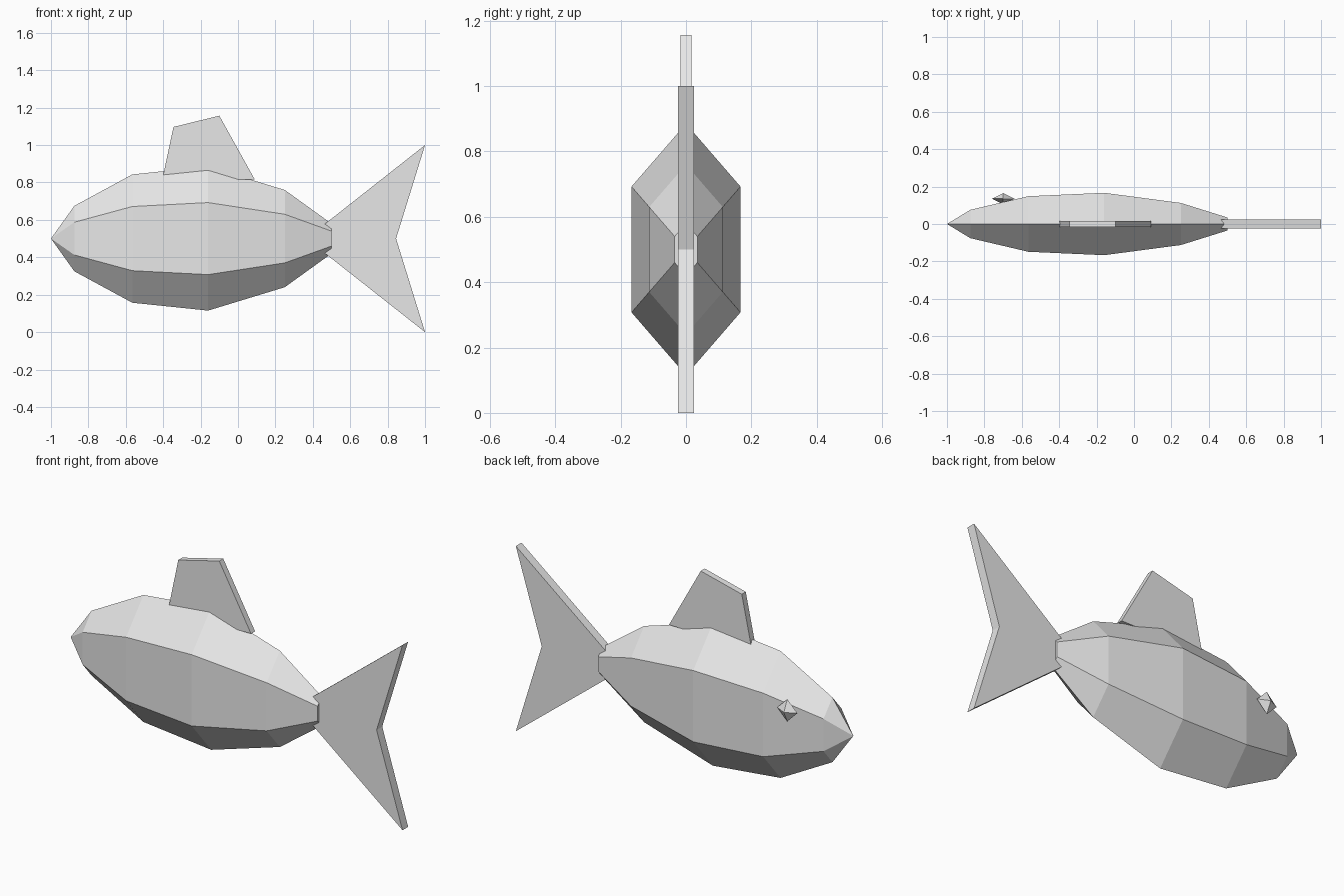
import bpy
import bmesh
from math import sin, cos, pi

cube = bpy.data.objects.get("Cube")
if cube:
    bpy.data.objects.remove(cube, do_unlink=True)

grey = bpy.data.materials.new("light_grey")
grey.use_nodes = True
grey.diffuse_color = (0.8, 0.8, 0.8, 1)
grey.node_tree.nodes["Principled BSDF"].inputs["Base Color"].default_value = (0.8, 0.8, 0.8, 1)


def finish(bm, name):
    bmesh.ops.recalc_face_normals(bm, faces=bm.faces)
    mesh = bpy.data.meshes.new(name)
    bm.to_mesh(mesh)
    bm.free()
    mesh.materials.append(grey)
    obj = bpy.data.objects.new(name, mesh)
    bpy.context.collection.objects.link(obj)
    return obj


def flat_fin(name, outline, half_thickness):
    """Extrude an x-z outline evenly about y = 0."""
    bm = bmesh.new()
    face = bm.faces.new([bm.verts.new((x, -half_thickness, z)) for x, z in outline])
    grown = bmesh.ops.extrude_face_region(bm, geom=[face])["geom"]
    verts = [v for v in grown if isinstance(v, bmesh.types.BMVert)]
    bmesh.ops.translate(bm, verts=verts, vec=(0, 2 * half_thickness, 0))
    return finish(bm, name)


# Body: flattened six-sided rings running back from a pointed nose
SIDES = 6
MID = 0.5
rings = [(-0.875, 0.175), (-0.565, 0.343), (-0.16, 0.385), (0.25, 0.26), (0.5, 0.08)]
bm = bmesh.new()
loops = []
for x, r in rings:
    angles = [2 * pi * i / SIDES for i in range(SIDES)]
    loops.append([bm.verts.new((x, 0.5 * r * sin(a), MID + r * cos(a))) for a in angles])
nose = bm.verts.new((-1, 0, MID))
for i in range(SIDES):
    j = (i + 1) % SIDES
    bm.faces.new((nose, loops[0][i], loops[0][j]))
    for a, b in zip(loops, loops[1:]):
        bm.faces.new((a[i], b[i], b[j], a[j]))
bm.faces.new(loops[-1])
finish(bm, "body")

# Tail and top fin
flat_fin("tail_fin", [(0.365, 0.5), (1, 1), (0.845, 0.5), (1, 0)], 0.024)
flat_fin("top_fin", [(-0.405, 0.815), (-0.345, 1.097), (-0.10, 1.157), (0.09, 0.815)], 0.017)

# Eye: a small flattened octahedron on one side only
bm = bmesh.new()
bmesh.ops.create_uvsphere(bm, u_segments=4, v_segments=2, radius=0.06)
bmesh.ops.scale(bm, verts=bm.verts, vec=(1, 0.5, 1))
eye = finish(bm, "eye")
eye.location = (-0.7, 0.135, 0.61)
